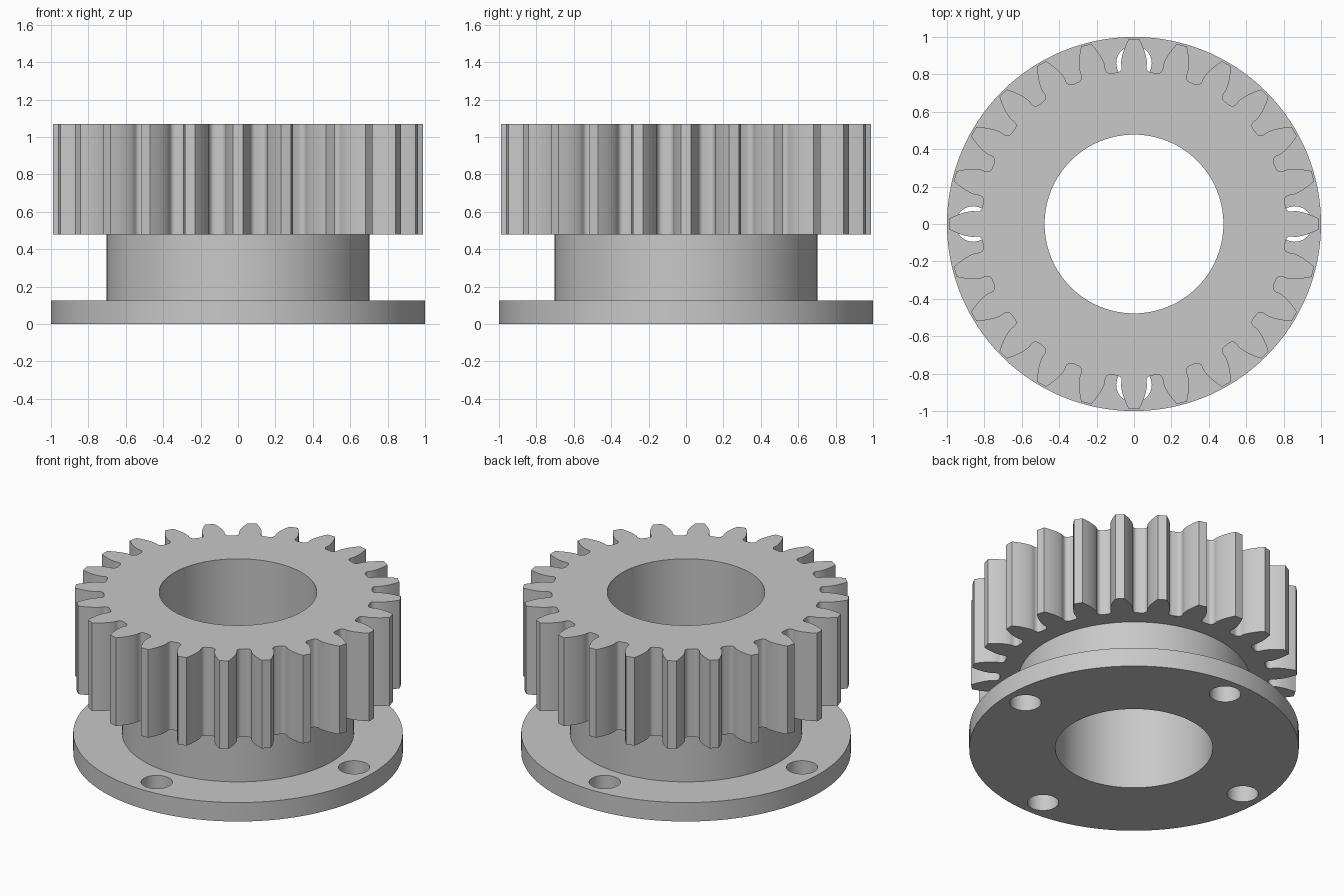
import bpy, bmesh, math

if "Cube" in bpy.data.objects:
    bpy.data.objects.remove(bpy.data.objects["Cube"])

TEETH = 24
TIP_R, PITCH_R, ROOT_R, BORE_R = 0.99, 0.914, 0.815, 0.478
BASE_R = PITCH_R * math.cos(math.radians(20))

steel = bpy.data.materials.new("steel grey")
steel.diffuse_color = (0.58, 0.58, 0.58, 1)
steel.use_nodes = True
steel.node_tree.nodes["Principled BSDF"].inputs["Base Color"].default_value = steel.diffuse_color


def circle(r, cx=0, cy=0, n=128):
    return [(cx + r * math.cos(2 * math.pi * i / n),
             cy + r * math.sin(2 * math.pi * i / n)) for i in range(n)]


def involute(r):
    a = math.acos(min(1, BASE_R / r))
    return math.tan(a) - a


def gear_outline():
    """Involute teeth with rounded, slightly undercut roots."""
    half_pitch = math.pi / TEETH
    side = []                                   # (half angle, radius), tip to root
    steps = 8
    for i in range(steps + 1):
        r = TIP_R + (BASE_R - TIP_R) * i / steps
        side.append((half_pitch / 2 + involute(PITCH_R) - involute(r), r))
    side.append((0.0785, 0.847))
    # fillet down to the root
    fillet = 0.027
    start = 0.0785
    for i in range(1, 7):
        t = math.pi / 2 * i / 6
        side.append((start + fillet / ROOT_R * (1 - math.cos(t)),
                     ROOT_R + fillet * (1 - math.sin(t))))
    pts = []
    for k in range(TEETH):
        c = 2 * math.pi * k / TEETH
        tooth = [(c - a, r) for a, r in reversed(side)] + [(c + a, r) for a, r in side]
        pts += [(r * math.cos(a), r * math.sin(a)) for a, r in tooth]
    return pts


def extruded(name, loops, z0, z1, caps=True):
    """Extrude an outline with holes between two heights."""
    cu = bpy.data.curves.new(name, 'CURVE')
    cu.dimensions = '2D'
    cu.fill_mode = 'BOTH'
    cu.extrude = (z1 - z0) / 2
    for loop in loops:
        sp = cu.splines.new('POLY')
        sp.points.add(len(loop) - 1)
        for p, (x, y) in zip(sp.points, loop):
            p.co = (x, y, 0, 1)
        sp.use_cyclic_u = True
    ob = bpy.data.objects.new(name, cu)
    bpy.context.collection.objects.link(ob)
    bpy.ops.object.select_all(action='DESELECT')
    ob.select_set(True)
    bpy.context.view_layer.objects.active = ob
    bpy.ops.object.convert(target='MESH')
    ob = bpy.context.object
    ob.name = name
    bm = bmesh.new()
    bm.from_mesh(ob.data)
    bmesh.ops.remove_doubles(bm, verts=bm.verts, dist=1e-5)
    bmesh.ops.translate(bm, verts=bm.verts, vec=(0, 0, (z0 + z1) / 2))
    bmesh.ops.recalc_face_normals(bm, faces=bm.faces)
    if not caps:
        ends = [f for f in bm.faces if abs(f.normal.z) > 0.9]
        bmesh.ops.delete(bm, geom=ends, context='FACES')
    bm.to_mesh(ob.data)
    bm.free()
    ob.data.materials.clear()
    ob.data.materials.append(steel)
    bpy.ops.object.shade_smooth_by_angle(angle=math.radians(30))
    return ob


bore = circle(BORE_R)

# Base flange with four bolt holes
bolt_holes = [circle(0.095, 0.86 * x, 0.86 * y, 40)
              for x, y in ((1, 0), (0, 1), (-1, 0), (0, -1))]
extruded("flange", [circle(1.0), bore] + bolt_holes, 0, 0.127)

# Hub between flange and gear, its ends closed by its neighbours
extruded("hub", [circle(0.703), bore], 0.127, 0.48, caps=False)

# Toothed gear ring
extruded("gear_ring", [gear_outline(), bore], 0.48, 1.07)
